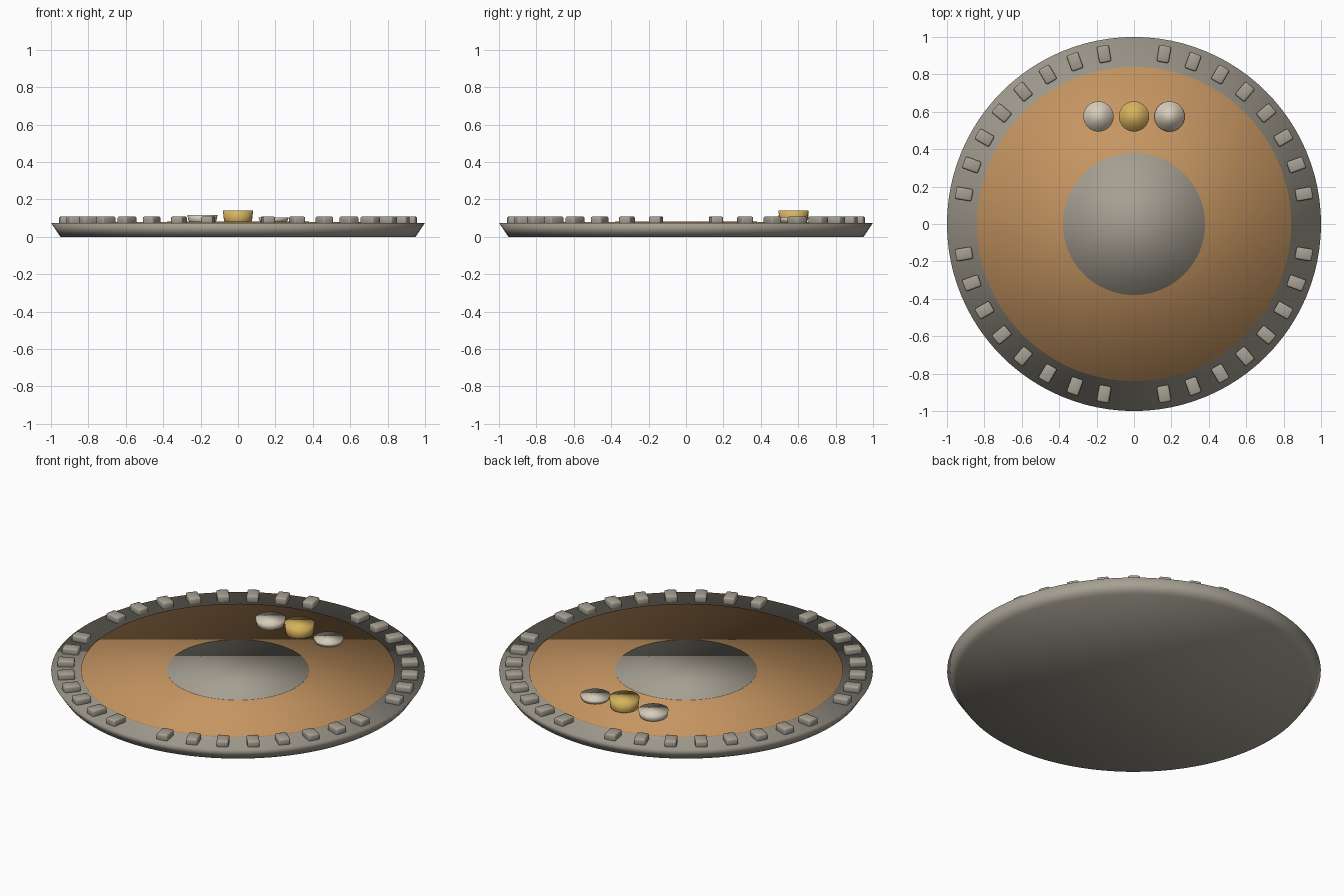
import bpy, bmesh, math
from mathutils import Matrix

if "Cube" in bpy.data.objects:
    bpy.data.objects.remove(bpy.data.objects["Cube"])


def material(name, rgb):
    m = bpy.data.materials.new(name)
    m.diffuse_color = (*rgb, 1)
    m.use_nodes = True
    m.node_tree.nodes["Principled BSDF"].inputs["Base Color"].default_value = m.diffuse_color
    return m


GREY = material("stone grey", (0.38, 0.35, 0.29))
TAN = material("warm tan", (0.56, 0.30, 0.12))
BONE = material("pale bone", (0.68, 0.61, 0.49))
GOLD = material("muted gold", (0.67, 0.45, 0.11))


def add_object(name, bm, mat):
    bmesh.ops.recalc_face_normals(bm, faces=bm.faces)
    for f in bm.faces:
        f.smooth = True
    mesh = bpy.data.meshes.new(name)
    bm.to_mesh(mesh)
    bm.free()
    mesh.materials.append(mat)
    obj = bpy.data.objects.new(name, mesh)
    bpy.context.collection.objects.link(obj)
    return obj


def lathe(name, profile, mat, x=0, y=0, sides=96):
    """Closed solid of revolution from (radius, z) points, bottom to top."""
    bm = bmesh.new()
    rings = []
    for r, z in profile:
        rings.append([bm.verts.new((x + r * math.cos(2 * math.pi * i / sides),
                                    y + r * math.sin(2 * math.pi * i / sides), z))
                      for i in range(sides)])
    for a, b in zip(rings, rings[1:]):
        for i in range(sides):
            j = (i + 1) % sides
            bm.faces.new((a[i], a[j], b[j], b[i]))
    bm.faces.new(rings[0][::-1])
    bm.faces.new(rings[-1])
    return add_object(name, bm, mat)


# Dish body with a flared rim, and the two thin inlaid discs
lathe("dish_body", [(0.95, 0), (1.0, 0.075)], GREY)
lathe("tan_inlay", [(0.84, 0.07), (0.84, 0.08)], TAN)
lathe("centre_inlay", [(0.38, 0.075), (0.38, 0.083)], GREY, sides=64)

# Row of three flared studs
for name, x, top, mat in (("left_stud", -0.19, 0.117, BONE),
                          ("middle_stud", 0, 0.141, GOLD),
                          ("right_stud", 0.19, 0.102, BONE)):
    lathe(name, [(0.068, 0.072), (0.075, 0.088), (0.081, top)], mat, x, 0.575, 32)

# Rim blocks every ten degrees, leaving the four axis positions empty
for step in range(36):
    if step % 9 == 0:
        continue
    bm = bmesh.new()
    bmesh.ops.create_cube(bm, size=1)
    bmesh.ops.scale(bm, vec=(0.09, 0.065, 0.042), verts=bm.verts)
    bmesh.ops.bevel(bm, geom=bm.edges[:], offset=0.009, segments=2,
                    profile=0.5, affect='EDGES')
    turn = Matrix.Rotation(math.radians(step * 10), 4, 'Z')
    bmesh.ops.transform(bm, verts=bm.verts,
                        matrix=turn @ Matrix.Translation((0.923, 0, 0.088)))
    add_object(f"rim_block_{step:02d}", bm, GREY)
